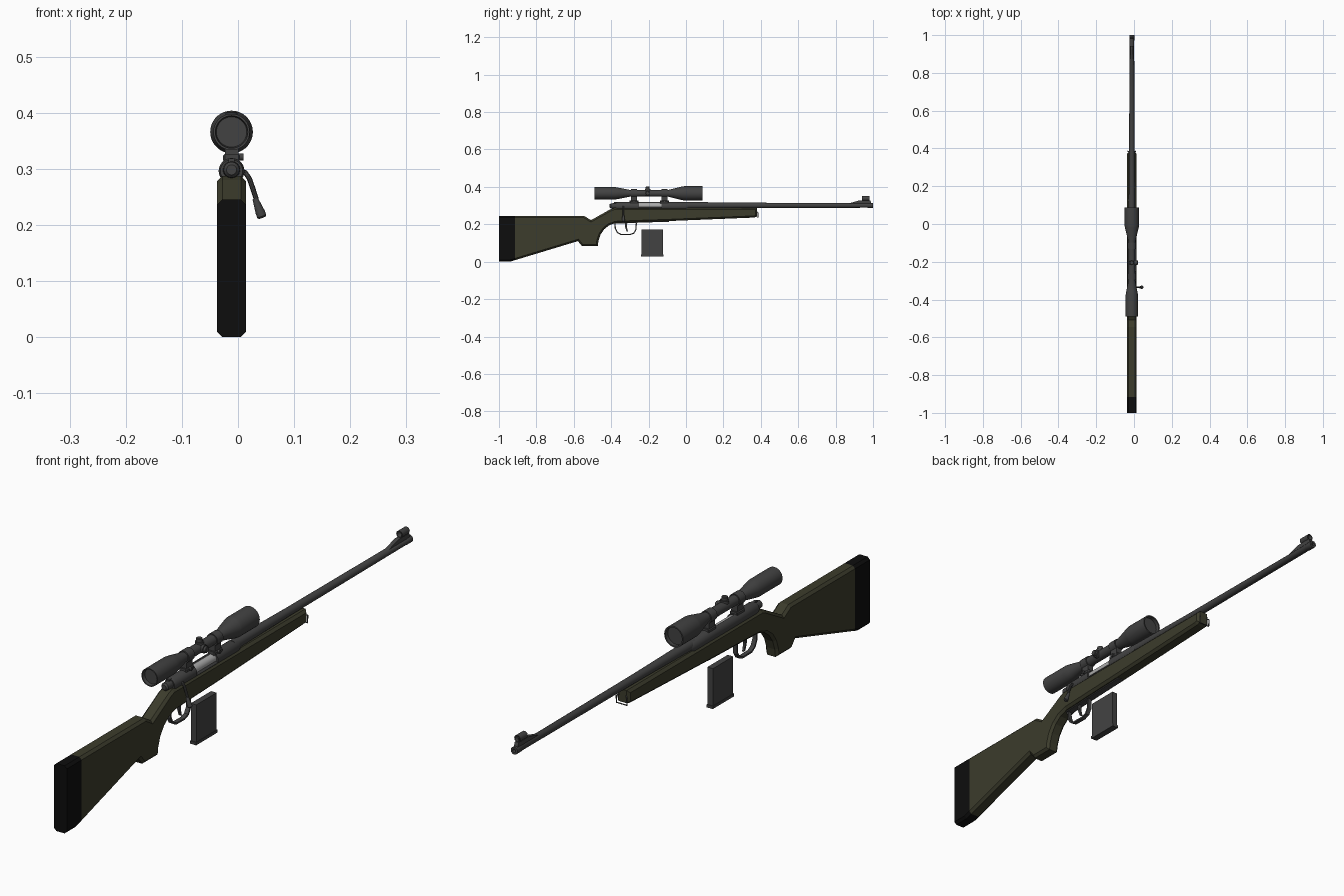
import bpy, bmesh, math
from mathutils import Matrix, Vector

if "Cube" in bpy.data.objects:
    bpy.data.objects.remove(bpy.data.objects["Cube"])

CX = -0.0115  # centre plane of the rifle


def material(name, rgb):
    m = bpy.data.materials.new(name)
    m.diffuse_color = (*rgb, 1)
    m.use_nodes = True
    m.node_tree.nodes["Principled BSDF"].inputs["Base Color"].default_value = m.diffuse_color
    return m


METAL = material("dark_metal", (0.055, 0.055, 0.055))
OLIVE = material("olive_stock", (0.045, 0.045, 0.025))
BLACK = material("black_rubber", (0.004, 0.004, 0.004))
STEEL = material("bright_steel", (0.4, 0.4, 0.4))


def finish(name, bm, mat, smooth=True):
    bmesh.ops.recalc_face_normals(bm, faces=bm.faces)
    me = bpy.data.meshes.new(name)
    bm.to_mesh(me)
    bm.free()
    ob = bpy.data.objects.new(name, me)
    bpy.context.collection.objects.link(ob)
    me.materials.append(mat)
    if smooth:
        bpy.ops.object.select_all(action='DESELECT')
        ob.select_set(True)
        bpy.context.view_layer.objects.active = ob
        bpy.ops.object.shade_smooth_by_angle(angle=math.radians(35))
    return ob


def lathe(name, profile, mat, origin=(CX, 0, 0), axis=(0, 1, 0), seg=28):
    """Revolve (distance along axis, radius) pairs and cap both ends."""
    bm = bmesh.new()
    q = Vector((0, 0, 1)).rotation_difference(Vector(axis))
    rings = []
    for d, r in profile:
        ring = []
        for i in range(seg):
            a = 2 * math.pi * i / seg
            p = q @ Vector((r * math.cos(a), r * math.sin(a), d))
            ring.append(bm.verts.new(p + Vector(origin)))
        rings.append(ring)
    for a, b in zip(rings, rings[1:]):
        for i in range(seg):
            j = (i + 1) % seg
            bm.faces.new((a[i], a[j], b[j], b[i]))
    bm.faces.new(rings[0])
    bm.faces.new(rings[-1])
    return finish(name, bm, mat)


def prism(name, pts, half, mat, chamfer=0, cuts=(), smooth=False):
    """Extrude a (y, z) outline across x; cuts are (y, side to remove)."""
    bm = bmesh.new()
    f = bm.faces.new([bm.verts.new((CX - half + chamfer, y, z)) for y, z in pts])
    ext = bmesh.ops.extrude_face_region(bm, geom=[f])
    far = [g for g in ext["geom"] if isinstance(g, bmesh.types.BMFace)][0]
    bmesh.ops.translate(bm, verts=far.verts, vec=(2 * (half - chamfer), 0, 0))
    bmesh.ops.recalc_face_normals(bm, faces=bm.faces)
    if chamfer:
        for cap, side in ((f, -1), (far, 1)):
            bmesh.ops.inset_region(bm, faces=[cap], thickness=chamfer, use_even_offset=True)
            for v in cap.verts:
                v.co.x = CX + side * half
    for y, side in cuts:
        res = bmesh.ops.bisect_plane(bm, geom=bm.verts[:] + bm.edges[:] + bm.faces[:],
                                     plane_co=(0, y, 0), plane_no=(0, side, 0), clear_outer=True)
        bmesh.ops.holes_fill(bm, edges=[e for e in res["geom_cut"]
                                        if isinstance(e, bmesh.types.BMEdge)])
    return finish(name, bm, mat, smooth)


def box(name, y0, y1, z0, z1, half, mat, chamfer=0):
    return prism(name, [(y0, z0), (y1, z0), (y1, z1), (y0, z1)], half, mat, chamfer)


def tube(name, pts, mat, radius, radii=None, cyclic=False):
    """Round rod along a path."""
    cu = bpy.data.curves.new(name, 'CURVE')
    cu.dimensions = '3D'
    cu.bevel_depth = radius
    cu.bevel_resolution = 3
    cu.use_fill_caps = True
    sp = cu.splines.new('POLY')
    sp.points.add(len(pts) - 1)
    for i, p in enumerate(pts):
        sp.points[i].co = (*p, 1)
        sp.points[i].radius = radii[i] if radii else 1
    sp.use_cyclic_u = cyclic
    tmp = bpy.data.objects.new(name + "_path", cu)
    bpy.context.collection.objects.link(tmp)
    bpy.context.view_layer.update()
    me = tmp.evaluated_get(bpy.context.evaluated_depsgraph_get()).to_mesh()
    bm = bmesh.new()
    bm.from_mesh(me)
    bpy.data.objects.remove(tmp)
    return finish(name, bm, mat)


# Stock and recoil pad share one outline, split near the butt
stock_outline = [
    (-1.05, 0.245), (-0.545, 0.245), (-0.508, 0.222), (-0.405, 0.280), (-0.385, 0.287),
    (0.38, 0.287), (0.38, 0.241), (0.365, 0.236), (-0.10, 0.217), (-0.25, 0.212),
    (-0.375, 0.207), (-0.41, 0.195), (-0.437, 0.174), (-0.457, 0.145), (-0.468, 0.112),
    (-0.472, 0.083), (-0.556, 0.083), (-0.578, 0.110), (-0.915, 0.008), (-0.94, 0.0), (-1.05, 0.0)]
prism("stock", stock_outline, 0.0255, OLIVE, 0.009, [(-0.915, -1)])
prism("recoil_pad", stock_outline, 0.0255, BLACK, 0.009, [(-0.915, 1), (-1.0, -1)])

# Barrel with recessed muzzle
lathe("barrel", [(-0.02, 0.019), (0.06, 0.0175), (0.3, 0.0145), (0.97, 0.0125), (0.972, 0.0135),
                 (1.0, 0.0135), (1.0, 0.006), (0.98, 0.006)], METAL, (CX, 0, 0.301))

# Receiver: two full rings joined by a tray that leaves the ejection port open
RZ = 0.296
lathe("receiver_front", [(-0.13, 0.023), (-0.005, 0.023), (0.01, 0.018)], METAL, (CX, 0, RZ))
lathe("receiver_rear", [(-0.375, 0.020), (-0.365, 0.023), (-0.25, 0.023)], METAL, (CX, 0, RZ))
bm = bmesh.new()
arc = [math.radians(105 + 11.5 * i) for i in range(21)]
ends = [[bm.verts.new((CX + 0.023 * math.cos(a), y, RZ + 0.023 * math.sin(a))) for a in arc]
        for y in (-0.25, -0.13)]
for i in range(21):
    j = (i + 1) % 21
    bm.faces.new((ends[0][i], ends[0][j], ends[1][j], ends[1][i]))
finish("receiver_tray", bm, METAL)
lathe("bolt_body", [(-0.26, 0.0165), (-0.12, 0.0165)], STEEL, (CX, 0, 0.299))
lathe("bolt_shroud", [(-0.408, 0.009), (-0.402, 0.014), (-0.37, 0.0155), (-0.33, 0.0155)],
      METAL, (CX, 0, 0.298))
box("safety_catch", -0.385, -0.365, 0.305, 0.318, 0.005, METAL)

# Bolt handle with tapered knob
tube("bolt_handle", [(0.0, -0.335, 0.297), (0.013, -0.335, 0.293), (0.02, -0.335, 0.283),
                     (0.026, -0.335, 0.266), (0.0325, -0.335, 0.246)], METAL, 0.0048)
knob_axis = Vector((0.35, 0, -0.94)).normalized()
lathe("bolt_knob", [(0, 0.0048), (0.004, 0.0055), (0.026, 0.0085), (0.034, 0.0085), (0.037, 0.006)],
      METAL, (0.0305, -0.335, 0.247), knob_axis, 16)

# Trigger guard, trigger and floor plate
outer = [(-0.383, 0.208), (-0.381, 0.178), (-0.370, 0.155), (-0.350, 0.143), (-0.300, 0.142),
         (-0.277, 0.150), (-0.265, 0.170), (-0.262, 0.213)]
inner = [(-0.268, 0.213), (-0.271, 0.172), (-0.281, 0.155), (-0.302, 0.148), (-0.348, 0.149),
         (-0.365, 0.159), (-0.375, 0.180), (-0.377, 0.208)]
prism("trigger_guard", outer + inner, 0.008, METAL)
prism("trigger", [(-0.325, 0.215), (-0.327, 0.19), (-0.318, 0.163), (-0.310, 0.160),
                  (-0.317, 0.188), (-0.312, 0.215)], 0.004, METAL)
prism("floor_plate", [(-0.385, 0.203), (-0.24, 0.209), (-0.09, 0.2135), (-0.09, 0.225),
                      (-0.385, 0.225)], 0.0125, METAL)

# Detached magazine below the stock
box("magazine", -0.238, -0.122, 0.036, 0.173, 0.011, METAL)
box("magazine_base", -0.241, -0.119, 0.028, 0.038, 0.0125, METAL)

# Scope body
SZ = 0.3655
lathe("scope", [(-0.478, 0.027), (-0.49, 0.029), (-0.49, 0.0325), (-0.375, 0.0325), (-0.355, 0.029),
                (-0.30, 0.018), (-0.095, 0.018), (-0.02, 0.0365), (-0.01, 0.038), (0.087, 0.038),
                (0.087, 0.033), (0.073, 0.033)], METAL, (CX, 0, SZ), seg=36)

# Scope turrets
for label, axis, reach in (("top", (0, 0, 1), 0.036), ("side", (1, 0, 0), 0.033)):
    lathe(label + "_turret", [(0, 0.015), (0.023, 0.015), (0.023, 0.011), (reach - 0.002, 0.011),
                              (reach, 0.009)], METAL, (CX, -0.205, SZ), axis, 20)

# Scope mounts
for label, y in (("rear", -0.278), ("front", -0.115)):
    lathe(label + "_scope_ring", [(y - 0.017, 0.022), (y + 0.017, 0.022)], METAL, (CX, 0, SZ))
    box(label + "_mount_neck", y - 0.017, y + 0.017, 0.322, 0.355, 0.012, METAL)
    box(label + "_mount_base", y - 0.023, y + 0.023, 0.312, 0.326, 0.015, METAL, 0.003)
    lathe(label + "_mount_screw", [(0, 0.006), (0.021, 0.006)], METAL, (CX, y, 0.321), (1, 0, 0), 12)

# Front sight: ramp, hood and post
prism("sight_ramp", [(0.865, 0.310), (0.925, 0.327), (0.985, 0.327), (0.995, 0.305), (0.865, 0.305)],
      0.0075, METAL)
lathe("sight_hood", [(0.958, 0.008), (0.94, 0.0095), (0.94, 0.0125), (0.982, 0.0125), (0.982, 0.0095),
                     (0.962, 0.008)], METAL, (CX, 0, 0.338), seg=20)
box("sight_post", 0.96, 0.975, 0.326, 0.341, 0.002, METAL)

# Sling loop at the tip of the fore-end
tube("sling_loop", [(CX - 0.012, 0.376, 0.268), (CX - 0.021, 0.386, 0.262), (CX - 0.021, 0.384, 0.236),
                    (CX + 0.021, 0.384, 0.236), (CX + 0.021, 0.386, 0.262), (CX + 0.012, 0.376, 0.268)],
     METAL, 0.0025, cyclic=True)
